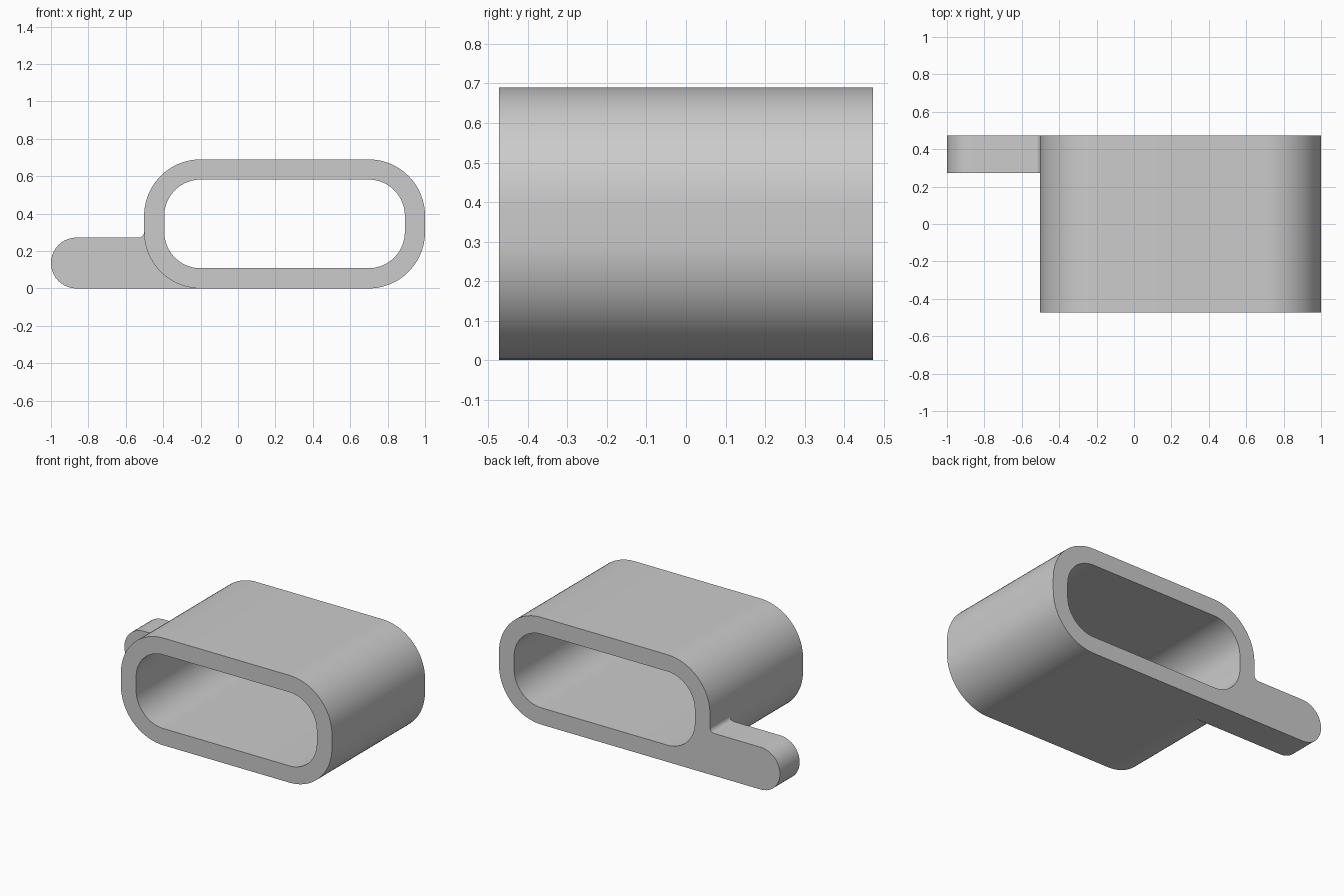
import bpy
import bmesh
from math import cos, sin, radians

if "Cube" in bpy.data.objects:
    bpy.data.objects.remove(bpy.data.objects["Cube"])

FRONT, TAB_FRONT, BACK = -0.473, 0.273, 0.473
LEFT, RIGHT, HEIGHT = -0.502, 1.0, 0.69
WALL, RADIUS = 0.108, 0.302
TAB_HEIGHT, FILLET = 0.272, 0.03
STEPS = 20


def arc(cx, cz, r, start, end):
    angles = [radians(start + (end - start) * i / STEPS) for i in range(STEPS + 1)]
    return [(cx + r * cos(a), cz + r * sin(a)) for a in angles]


def corners(r):
    """Four quarter arcs sharing the sleeve's corner centres; the last is beside the tab."""
    x0, x1 = LEFT + RADIUS, RIGHT - RADIUS
    z0, z1 = RADIUS, HEIGHT - RADIUS
    return [arc(x1, z0, r, 270, 360), arc(x1, z1, r, 0, 90),
            arc(x0, z1, r, 90, 180), arc(x0, z0, r, 180, 270)]


bm = bmesh.new()


def verts(points, y):
    return [bm.verts.new((x, y, z)) for x, z in points]


def strip(a, b):
    for i in range(len(a)):
        j = (i + 1) % len(a)
        bm.faces.new((a[i], a[j], b[j], b[i]))


def cap(*loops):
    edges = []
    for loop in loops:
        for a, b in zip(loop, loop[1:] + loop[:1]):
            edges.append(bm.edges.get((a, b)) or bm.edges.new((a, b)))
    bmesh.ops.triangle_fill(bm, edges=edges, use_beauty=True, normal=(0, -1, 0))


# Profiles of the sleeve, its opening and the tab
outer = corners(RADIUS)
body = outer[0] + outer[1] + outer[2]
shared_arc = outer[3]
opening = sum(corners(RADIUS - WALL), [])
half = TAB_HEIGHT / 2
tab = (arc(LEFT - FILLET, TAB_HEIGHT + FILLET, FILLET, 0, -90)[1:]
       + arc(-1 + half, half, half, 90, 270))

# Front stretch of the sleeve
front_outer = verts(body + shared_arc[1:], FRONT)
mid_body = verts(body, TAB_FRONT)
mid_arc = verts(shared_arc[1:], TAB_FRONT)
strip(front_outer, mid_body + mid_arc)

# Back stretch, where the tab joins the sleeve
mid_tab = verts(tab, TAB_FRONT)
back_outer = verts(body + tab + shared_arc[-1:], BACK)
strip(mid_body + mid_tab + mid_arc[-1:], back_outer)

# Opening through the sleeve
front_inner, back_inner = verts(opening, FRONT), verts(opening, BACK)
strip(front_inner, back_inner)

# End faces and front face of the tab
cap(front_outer, front_inner)
cap(back_outer, back_inner)
cap([mid_body[-1]] + mid_tab + mid_arc[::-1])

bmesh.ops.recalc_face_normals(bm, faces=bm.faces[:])
mesh = bpy.data.meshes.new("sleeve_with_tab")
bm.to_mesh(mesh)
bm.free()
sleeve = bpy.data.objects.new("sleeve_with_tab", mesh)
bpy.context.collection.objects.link(sleeve)

# Plain grey material
grey = bpy.data.materials.new("light_grey")
grey.use_nodes = True
color = (0.6, 0.6, 0.6, 1)
grey.diffuse_color = color
grey.node_tree.nodes["Principled BSDF"].inputs["Base Color"].default_value = color
mesh.materials.append(grey)

# Smooth curves with crisp rims
bpy.ops.object.select_all(action="DESELECT")
sleeve.select_set(True)
bpy.context.view_layer.objects.active = sleeve
bpy.ops.object.shade_smooth_by_angle(angle=radians(30))
